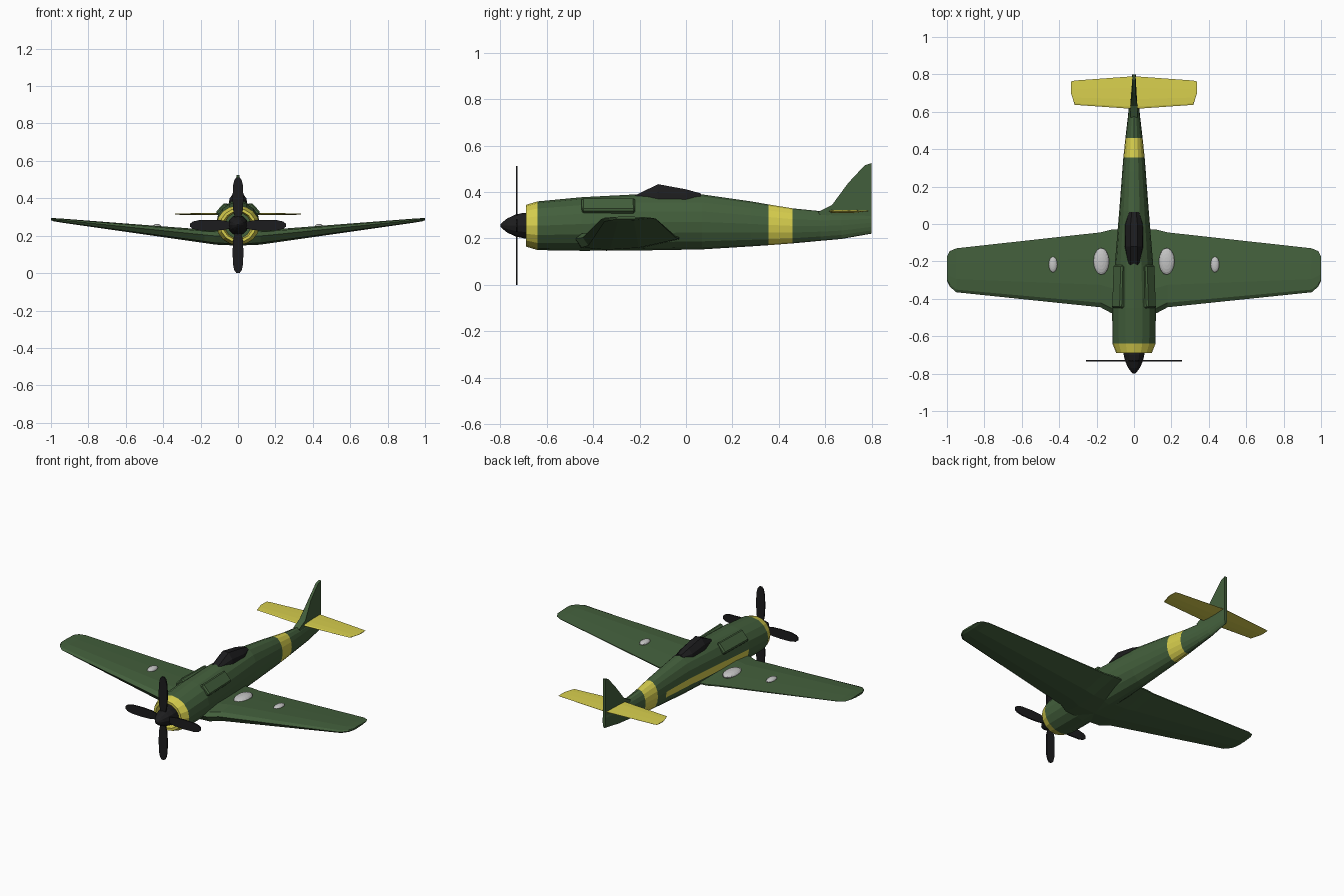
import bpy, bmesh, math
from mathutils import Matrix, Vector

if "Cube" in bpy.data.objects:
    bpy.data.objects.remove(bpy.data.objects["Cube"])


def material(name, rgb):
    m = bpy.data.materials.new(name)
    m.diffuse_color = (*rgb, 1)
    m.use_nodes = True
    m.node_tree.nodes["Principled BSDF"].inputs["Base Color"].default_value = m.diffuse_color
    return m


GREEN = material("dark green", (0.056, 0.115, 0.045))
YELLOW = material("yellow", (0.68, 0.62, 0.075))
BLACK = material("black", (0.012, 0.012, 0.013))
GREY = material("light grey", (0.55, 0.55, 0.55))


def finish(bm, name, *mats):
    bmesh.ops.recalc_face_normals(bm, faces=bm.faces)
    mesh = bpy.data.meshes.new(name)
    bm.to_mesh(mesh)
    bm.free()
    for m in mats:
        mesh.materials.append(m)
    ob = bpy.data.objects.new(name, mesh)
    bpy.context.collection.objects.link(ob)
    return ob


def loft(rings):
    """Skin a list of equal-length point rings and cap both ends."""
    bm = bmesh.new()
    vs = [[bm.verts.new(p) for p in ring] for ring in rings]
    n = len(vs[0])
    for a, b in zip(vs, vs[1:]):
        for i in range(n):
            j = (i + 1) % n
            bm.faces.new((a[i], a[j], b[j], b[i]))
    bm.faces.new(vs[0])
    bm.faces.new(vs[-1])
    return bm


def oval(y, z0, z1, hw, n=16):
    zc, h = (z0 + z1) / 2, (z1 - z0) / 2
    return [(hw * math.cos(2 * math.pi * i / n), y, zc + h * math.sin(2 * math.pi * i / n))
            for i in range(n)]


# Fuselage: y, bottom, top, half width (first two rings form the intake)
sections = [(-0.655, .186, .324, .070), (-0.69, .180, .330, .080), (-0.69, .165, .345, .095),
            (-0.64, .150, .360, .115), (-0.45, .147, .378, .117), (-0.22, .148, .390, .103),
            (0.07, .153, .390, .079), (0.28, .166, .360, .063), (0.355, .171, .347, .057),
            (0.46, .179, .330, .046), (0.58, .190, .318, .032), (0.67, .198, .315, .023),
            (0.80, .221, .315, .010)]
bm = loft([oval(*s) for s in sections])
for f in bm.faces:
    c = f.calc_center_median()
    nose = c.y < -0.64 and len(f.verts) == 4
    band = 0.355 < c.y < 0.46
    left_stripe = c.x < 0 and -0.45 < c.y < 0.28 and 0.228 < c.z < 0.256
    f.material_index = int(nose or band or left_stripe)
finish(bm, "fuselage", GREEN, YELLOW)


# Wing: x, leading y, trailing y, bottom z, top z
foil = [(0, .6), (.06, .88), (.3, 1), (.65, .9), (1, .7), (1, .6), (.6, .1), (.3, 0), (.06, .12)]
half = [(0, -.48, -.025, .147, .228), (.12, -.477, -.03, .152, .230), (.18, -.445, -.045, .161, .233),
        (.95, -.365, -.13, .271, .292), (.985, -.335, -.145, .277, .294), (1.0, -.305, -.175, .283, .295)]


def mirrored(half):
    return [(-s[0], *s[1:]) for s in reversed(half[1:])] + half


def wing_ring(x, y0, y1, z0, z1):
    return [(x, y0 + c * (y1 - y0), z0 + t * (z1 - z0)) for c, t in foil]


finish(loft([wing_ring(*s) for s in mirrored(half)]), "wing", GREEN)

# Tailplane
tail = [(0, .615, .79, .309, .324), (.317, .637, .767, .312, .319), (.337, .70, .762, .314, .318)]
finish(loft([wing_ring(*s) for s in mirrored(tail)]), "tailplane", YELLOW)

# Fin: side profile, thickest low down and thin at the top
bm = bmesh.new()
profile = [(.57, .315), (.63, .345), (.70, .44), (.77, .515), (.80, .525), (.80, .24), (.60, .26)]
sides = []
for s in (-1, 1):
    sides.append([bm.verts.new((s * (.020 if z < .35 and y < .75 else .008), y, z)) for y, z in profile])
    bm.faces.new(sides[-1])
for i in range(len(profile)):
    j = (i + 1) % len(profile)
    bm.faces.new((sides[0][i], sides[0][j], sides[1][j], sides[1][i]))
finish(bm, "fin", GREEN)

# Canopy: y, sill z, top z, sill half width, top half width
can = [(-.22, .375, .386, .030, .018), (-.12, .365, .434, .050, .020),
       (0, .360, .412, .048, .018), (.065, .375, .394, .028, .012)]
finish(loft([[(-w, y, a), (-w * .9, y, (a + b) / 2), (-t, y, b), (t, y, b), (w * .9, y, (a + b) / 2), (w, y, a)]
             for y, a, b, w, t in can]), "canopy", BLACK)

# Paired parts: nose cheek bulges and wing bulges
for side, s in (("left", -1), ("right", 1)):
    bm = bmesh.new()
    bmesh.ops.create_cube(bm, size=1)
    bmesh.ops.scale(bm, vec=(.074, .23, .036), verts=bm.verts)
    bmesh.ops.bevel(bm, geom=bm.edges[:], offset=.008, segments=1, affect='EDGES')
    bm.transform(Matrix.Translation((s * .080, -.335, .339))
                 @ Matrix.Rotation(s * .03, 4, 'Z') @ Matrix.Rotation(s * math.radians(48), 4, 'Y'))
    finish(bm, side + "_cheek_bulge", GREEN)
    for name, x, y, z, r in (("inner", .175, -.20, .228, (.042, .072, .020)),
                             ("outer", .433, -.217, .249, (.023, .042, .014))):
        bm = bmesh.new()
        bmesh.ops.create_uvsphere(bm, u_segments=16, v_segments=10, radius=1)
        bm.transform(Matrix.Translation((s * x, y, z)) @ Matrix.Diagonal((*r, 1)))
        finish(bm, f"{side}_{name}_wing_bulge", GREY)

# Spinner
hub = .256
finish(loft([oval(y, hub - r, hub + r, r, 12) for y, r in
             ((-.655, .055), (-.70, .055), (-.735, .047), (-.77, .031), (-.792, .014), (-.80, .005))]),
       "spinner", BLACK)

# Propeller: four thin blades
blade = [(.014, .03), (.026, .08), (.029, .14), (.027, .21), (.019, .243), (.008, .256)]
outline = blade + [(-w, r) for w, r in reversed(blade)]
for k in range(4):
    bm = loft([[(w, y, r) for w, r in outline] for y in (-.734, -.726)])
    bm.transform(Matrix.Translation((0, 0, hub)) @ Matrix.Rotation(k * math.pi / 2, 4, 'Y'))
    finish(bm, f"propeller_blade_{k + 1}", BLACK)
